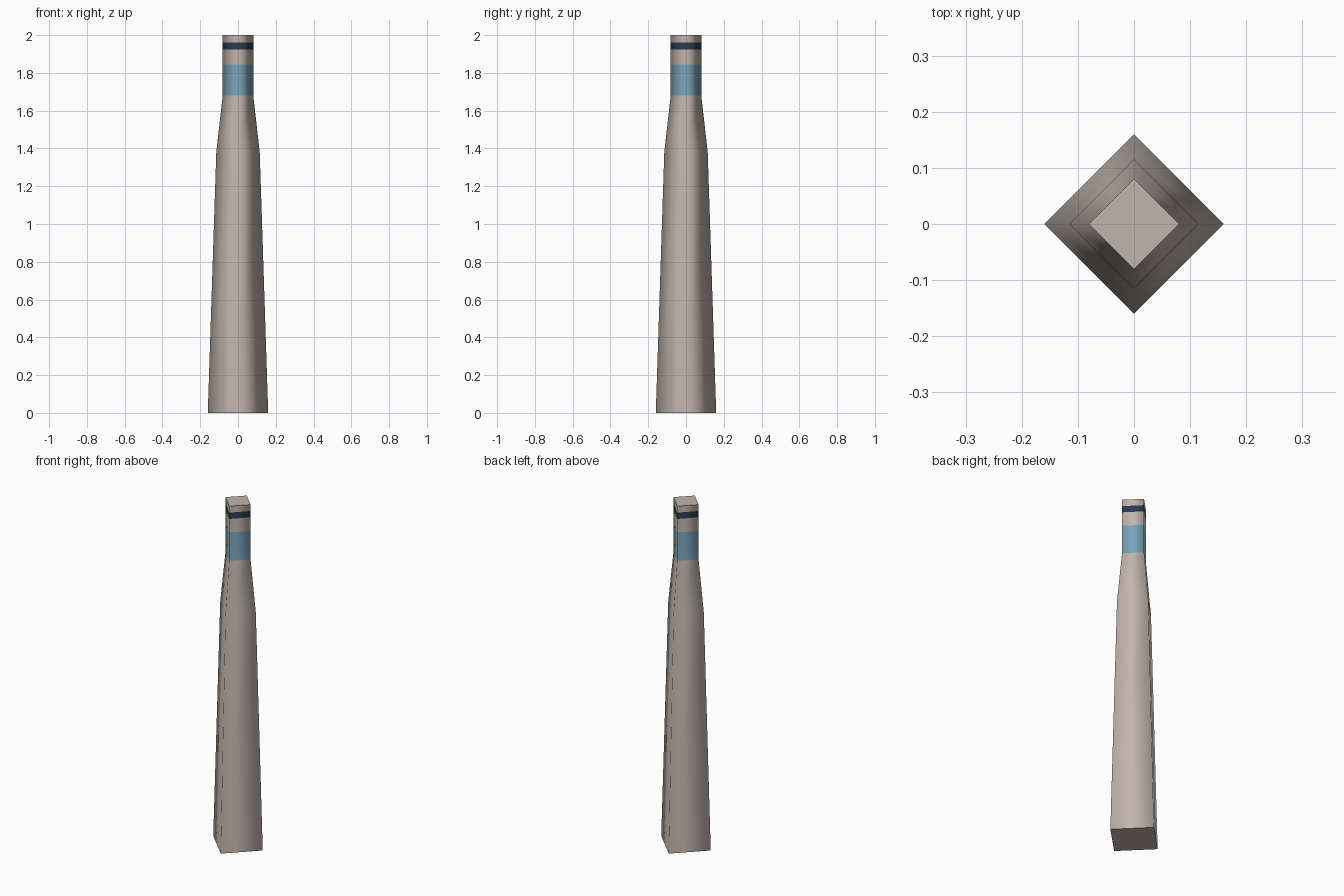
import bpy
import bmesh
import math

if "Cube" in bpy.data.objects:
    bpy.data.objects.remove(bpy.data.objects["Cube"], do_unlink=True)


def make_material(name, rgb):
    mat = bpy.data.materials.new(name)
    mat.use_nodes = True
    color = (*rgb, 1.0)
    mat.diffuse_color = color
    mat.node_tree.nodes["Principled BSDF"].inputs["Base Color"].default_value = color
    return mat


BEIGE, BLUE, NAVY = 0, 1, 2
materials = [
    make_material("warm_beige", (0.54, 0.46, 0.41)),
    make_material("soft_blue", (0.20, 0.36, 0.48)),
    make_material("dark_navy", (0.025, 0.045, 0.09)),
]

# Tower profile: height, radius, colour of the section above
profile = [
    (0.0, 0.16, BEIGE),
    (0.06, 0.158, BEIGE),
    (1.38, 0.115, BEIGE),
    (1.68, 0.081, BLUE),
    (1.845, 0.081, BEIGE),
    (1.925, 0.081, NAVY),
    (1.962, 0.081, BEIGE),
    (2.0, 0.081, BEIGE),
]
SIDES = 4

# Square shaft with its corners on the axes
bm = bmesh.new()
rings = []
for z, radius, _ in profile:
    angles = [2 * math.pi * i / SIDES for i in range(SIDES)]
    rings.append([bm.verts.new((radius * math.cos(a), radius * math.sin(a), z))
                  for a in angles])

for (lower, upper), (_, _, color) in zip(zip(rings, rings[1:]), profile):
    for i in range(SIDES):
        j = (i + 1) % SIDES
        face = bm.faces.new((lower[i], lower[j], upper[j], upper[i]))
        face.material_index = color
        face.smooth = True

# Flat end caps with crisp rims
for cap in (bm.faces.new(rings[0][::-1]), bm.faces.new(rings[-1])):
    cap.material_index = BEIGE
    for edge in cap.edges:
        edge.smooth = False

mesh = bpy.data.meshes.new("tower_shaft")
bm.to_mesh(mesh)
bm.free()
for mat in materials:
    mesh.materials.append(mat)
tower = bpy.data.objects.new("tower_shaft", mesh)
bpy.context.collection.objects.link(tower)
